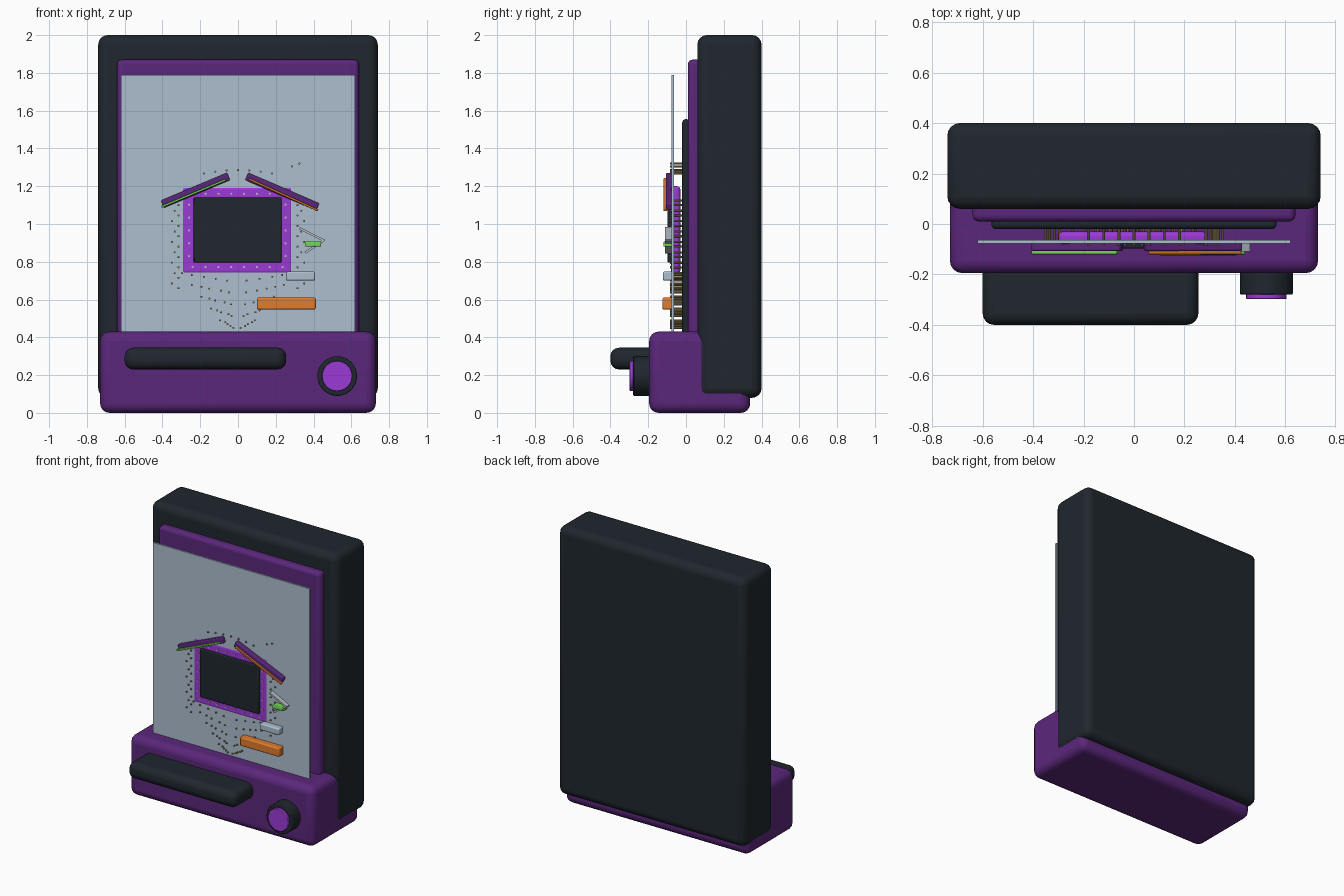
import bpy, bmesh, math, random
from mathutils import Matrix, Vector

if "Cube" in bpy.data.objects:
    bpy.data.objects.remove(bpy.data.objects["Cube"])

random.seed(4)


def mat(name, rgb):
    m = bpy.data.materials.new(name)
    m.diffuse_color = (*rgb, 1)
    m.use_nodes = True
    m.node_tree.nodes["Principled BSDF"].inputs["Base Color"].default_value = m.diffuse_color
    return m


DARK = mat("charcoal", (0.014, 0.020, 0.027))
PURPLE = mat("deep_purple", (0.105, 0.020, 0.200))
VIOLET = mat("bright_violet", (0.33, 0.042, 0.66))
GREEN = mat("green", (0.16, 0.70, 0.09))
ORANGE = mat("orange", (0.74, 0.20, 0.027))
PANE = mat("pale_blue", (0.42, 0.52, 0.63))
STEEL = mat("steel", (0.45, 0.50, 0.55))
BRASS = mat("brass", (0.30, 0.22, 0.10))


def finish(name, bm, material, bevel=0, segments=4):
    me = bpy.data.meshes.new(name)
    bm.to_mesh(me)
    bm.free()
    ob = bpy.data.objects.new(name, me)
    bpy.context.collection.objects.link(ob)
    me.materials.append(material)
    if bevel:
        mod = ob.modifiers.new("bevel", "BEVEL")
        mod.width, mod.segments = bevel, segments
        mod.limit_method = "ANGLE"
    bpy.context.view_layer.objects.active = ob
    ob.select_set(True)
    bpy.ops.object.shade_smooth_by_angle(angle=math.radians(35))
    ob.select_set(False)
    return ob


def box(name, x, y, z, material, bevel=0.0, segments=4):
    """Box from (min, max) pairs, with its origin at its centre."""
    bm = bmesh.new()
    bmesh.ops.create_cube(bm, size=1)
    bmesh.ops.scale(bm, vec=(x[1] - x[0], y[1] - y[0], z[1] - z[0]), verts=bm.verts)
    ob = finish(name, bm, material, bevel, segments)
    ob.location = (sum(x) / 2, sum(y) / 2, sum(z) / 2)
    return ob


def bar(name, a, b, thick, y, material, bevel=0.0):
    """Bar between two (x, z) points in the front plane."""
    d = Vector(b) - Vector(a)
    cx, cz = (a[0] + b[0]) / 2, (a[1] + b[1]) / 2
    h = d.length / 2
    ob = box(name, (cx - h, cx + h), y, (cz - thick / 2, cz + thick / 2), material, bevel, 2)
    ob.rotation_euler.y = -math.atan2(d.y, d.x)
    return ob


def add_rod(bm, x, z, y0, y1, r, sides):
    m = Matrix.Translation((x, (y0 + y1) / 2, z)) @ Matrix.Rotation(math.pi / 2, 4, "X")
    bmesh.ops.create_cone(bm, cap_ends=True, segments=sides, radius1=r, radius2=r,
                          depth=y1 - y0, matrix=m)


def rods(name, points, y0, y1, r, sides, material, bevel=0):
    bm = bmesh.new()
    for x, z in points:
        add_rod(bm, x, z, y0, y1, r, sides)
    return finish(name, bm, material, bevel, 2)


# Cabinet, bezel and base
box("cabinet", (-0.74, 0.74), (0.06, 0.40), (0.08, 2.0), DARK, 0.05)
box("bezel", (-0.64, 0.64), (0.01, 0.12), (0.15, 1.87), PURPLE, 0.025)
box("base", (-0.73, 0.73), (-0.195, 0.34), (0.0, 0.43), PURPLE, 0.05)
box("ball_tray", (-0.60, 0.255), (-0.40, -0.12), (0.23, 0.345), DARK, 0.045)

# Launch knob
rods("knob", [(0.525, 0.195)], -0.28, -0.17, 0.105, 48, DARK, 0.006)
rods("knob_cap", [(0.525, 0.195)], -0.298, -0.26, 0.08, 48, VIOLET, 0.003)

# Playfield backing and front sheet
box("playfield_back", (-0.565, 0.565), (-0.02, 0.02), (0.36, 1.555), DARK, 0.018)
box("front_sheet", (-0.62, 0.62), (-0.077, -0.064), (0.36, 1.79), PANE)

# Centre display and the rivets round its frame
box("display_frame", (-0.30, 0.29), (-0.080, -0.03), (0.735, 1.20), VIOLET, 0.018)
box("display", (-0.235, 0.23), (-0.097, -0.06), (0.795, 1.14), DARK, 0.006, 2)
rivets = []
for i in range(8):
    x = -0.24 + i * 0.068
    rivets += [(x, 0.772), (x, 1.16)]
for i in range(5):
    z = 0.83 + i * 0.068
    rivets += [(-0.259, z), (0.252, z)]
rods("frame_rivets", rivets, -0.086, -0.07, 0.006, 8, STEEL)

# Playfield nails: side columns, top arc and lower funnel
nails = []
for s in (-1, 1):
    for i in range(9):
        z = 0.66 + i * 0.055
        nails += [(s * 0.315, z), (s * (0.35 - 0.015 * (i % 2)), z + 0.025)]
    for row in range(5):
        for i in range(5):
            t = i / 4
            nails.append((s * (0.02 + 0.045 * row * (0.4 + t) + 0.03 * t)
                          + random.uniform(-0.008, 0.008), 0.45 + 0.25 * t + 0.01 * row))
nails += [(x, 1.285 - 0.55 * x * x) for x in (-0.18, -0.12, -0.06, 0, 0.06, 0.12, 0.18)]
nails += [(0.285, 1.305), (0.325, 1.32)]
rods("nails", nails, -0.086, -0.01, 0.0055, 8, BRASS)

# Slanted roof wings with coloured trims
for side, a, b, trim in (("left", (-0.40, 1.105), (-0.05, 1.252), GREEN),
                         ("right", (0.046, 1.252), (0.422, 1.09), ORANGE)):
    bar(side + "_wing", a, b, 0.042, (-0.107, -0.07), PURPLE, 0.006)
    lean = -0.005 if side == "left" else 0.012
    low_a = (a[0] + lean, a[1] - 0.014)
    low_b = (b[0] + lean - 0.01, b[1] - 0.018)
    bar(side + "_wing_trim", low_a, low_b, 0.012, (-0.12, -0.10), trim, 0.003)

# Gate, catchers and plates on the right
bar("gate_upper_arm", (0.325, 0.978), (0.457, 0.912), 0.012, (-0.11, -0.07), STEEL)
bar("gate_lower_arm", (0.457, 0.915), (0.355, 0.848), 0.012, (-0.11, -0.07), STEEL)
box("gate_catch", (0.355, 0.44), (-0.12, -0.07), (0.88, 0.907), GREEN, 0.005, 2)
box("small_plate", (0.255, 0.408), (-0.122, -0.07), (0.70, 0.748), PANE, 0.008, 2)
box("wide_plate", (0.10, 0.412), (-0.125, -0.07), (0.547, 0.61), ORANGE, 0.008, 2)
